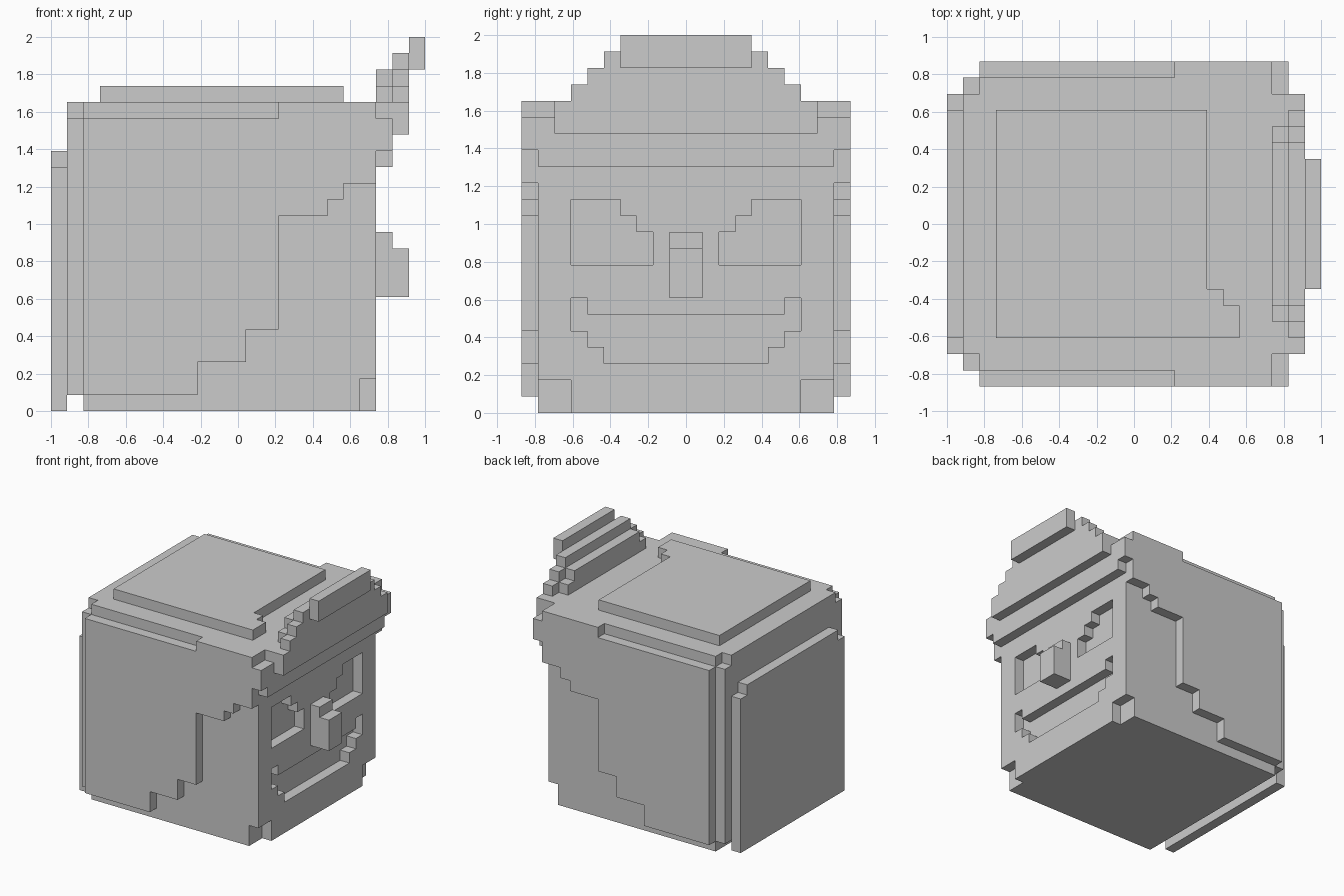
import bpy, bmesh
from mathutils import Vector

if "Cube" in bpy.data.objects:
    bpy.data.objects.remove(bpy.data.objects["Cube"])

U = 2 / 23                                # one block of the grid
ORIGIN = Vector((-1, -10 * U, 0))         # grid corner (0, 0, 0)


def prism(bm, axis, pts, a, b):
    """Extrude a grid profile along x, y or z from a to b."""
    def place(p, h):
        c = list(p)
        c.insert("xyz".index(axis), h)
        return ORIGIN + Vector(c) * U
    face = bm.faces.new([bm.verts.new(place(p, a)) for p in pts])
    ext = bmesh.ops.extrude_face_region(bm, geom=[face], use_keep_orig=True)
    shift = place(pts[0], b) - place(pts[0], a)
    bmesh.ops.translate(bm, vec=shift,
                        verts=[v for v in ext["geom"] if isinstance(v, bmesh.types.BMVert)])


def rect(u0, v0, u1, v1):
    return [(u0, v0), (u1, v0), (u1, v1), (u0, v1)]


def mirror(pts):
    """Mirror a (y, z) profile across the middle of the head."""
    return [(20 - y, z) for y, z in pts]


def part(name, *prisms):
    bm = bmesh.new()
    for p in prisms:
        prism(bm, *p)
    bmesh.ops.recalc_face_normals(bm, faces=bm.faces)
    mesh = bpy.data.meshes.new(name)
    bm.to_mesh(mesh)
    bm.free()
    ob = bpy.data.objects.new(name, mesh)
    bpy.context.collection.objects.link(ob)
    return ob


# Head block
head = part("head", ("z", rect(2, 1, 20, 19), 0, 19))

# Eyes, mouth and chin corners, carved one block deep into the face
eye = [(3, 9), (8, 9), (8, 11), (7, 11), (7, 12), (6, 12), (6, 13), (3, 13)]
smile = [(5, 3), (5, 4), (4, 4), (4, 5), (3, 5), (3, 7), (4, 7), (4, 6)]
mouth = smile + mirror(smile)[::-1]
chin = rect(0, -1, 3, 2)
cutter = part("face_cutter", *[("x", p, 19, 20.5)
                               for p in (eye, mirror(eye), mouth, chin, mirror(chin))])
cutter.hide_render = True
cut = head.modifiers.new("carve", "BOOLEAN")
cut.operation, cut.solver, cut.object = "DIFFERENCE", "EXACT", cutter
bpy.context.view_layer.objects.active = head
bpy.ops.object.modifier_apply(modifier=cut.name)
bpy.data.objects.remove(cutter)

# Nose
part("nose", ("y", [(20, 7), (22, 7), (22, 10), (21, 10), (21, 11), (20, 11)], 9, 11))

# Stepped hair on both sides
side = [(2, 1), (9, 1), (9, 3), (12, 3), (12, 5), (14, 5), (14, 12), (17, 12), (17, 13),
        (18, 13), (18, 14), (20, 14), (20, 19), (14, 19), (14, 18), (2, 18)]
for name, y in (("right_side_hair", 0), ("left_side_hair", 19)):
    part(name, ("y", side, y, y + 1))

# Back hair: inner layer with lowered corners, outer plate
part("back_hair_inner", ("x", [(1, 1), (19, 1), (19, 18), (18, 18), (18, 19),
                               (2, 19), (2, 18), (1, 18)], 1, 2))
part("back_hair_outer", ("x", [(2, 0), (18, 0), (18, 15), (17, 15), (17, 16),
                               (3, 16), (3, 15), (2, 15)], 0, 1))

# Top hair slab with its stepped front corner
part("top_hair", ("z", [(3, 3), (18, 3), (18, 5), (17, 5), (17, 6), (16, 6),
                        (16, 17), (3, 17)], 19, 20))

# Fringe and raised tuft: half outlines mirrored, one slice per block of depth
halves = [
    (20, [(1, 15), (1, 16), (0, 16), (0, 18), (2, 18), (2, 19), (4, 19), (4, 20), (5, 20), (5, 21)]),
    (21, [(2, 17), (2, 19), (3, 19), (3, 20), (4, 20), (4, 21), (5, 21), (5, 22)]),
    (22, [(6, 21), (6, 23)]),
]
for name, (x, half) in zip(("fringe", "fringe_brim", "tuft_tip"), halves):
    part(name, ("x", half + mirror(half)[::-1], x, x + 1))
